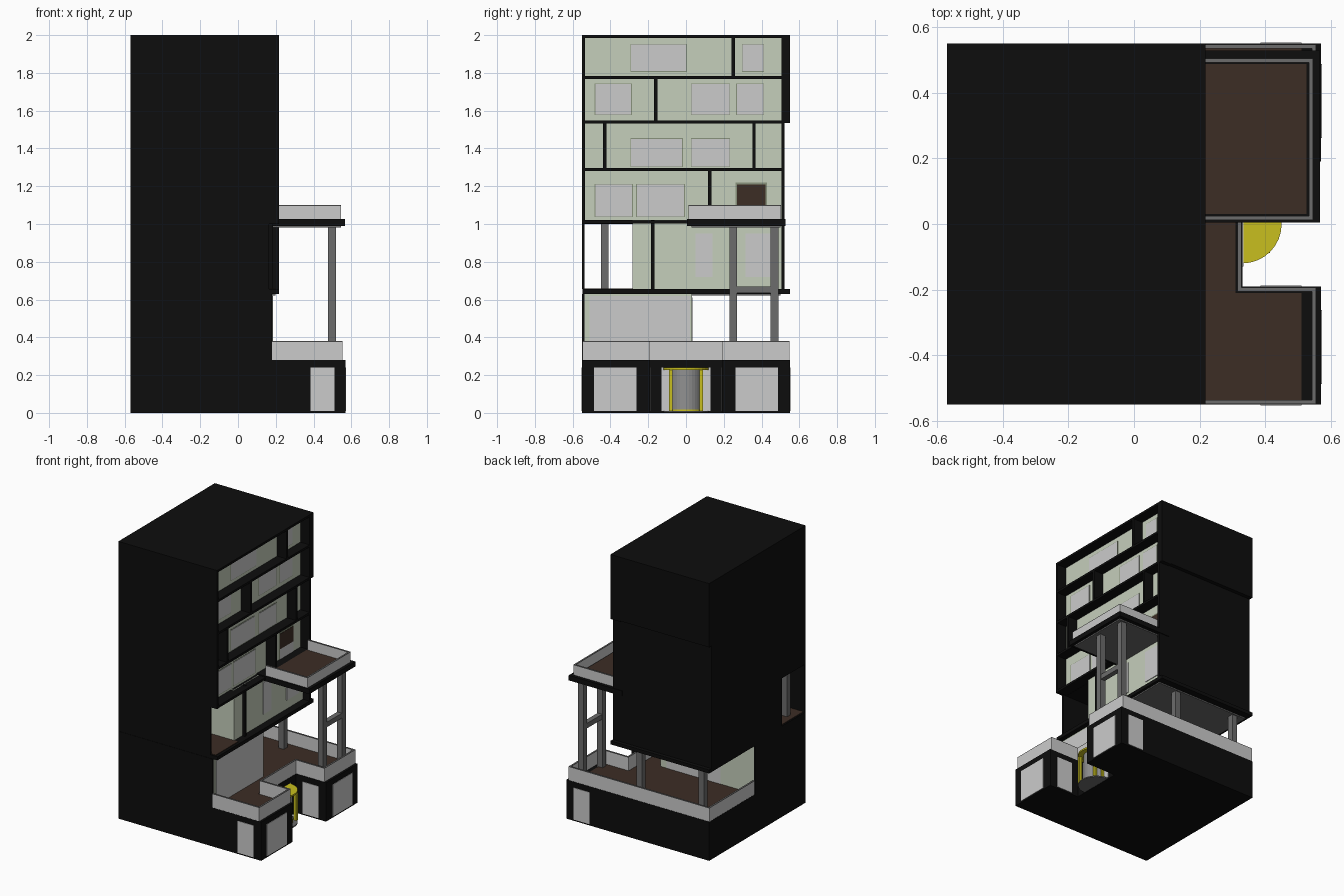
import bpy
import bmesh
from math import pi, cos, sin
from mathutils import Vector

default_cube = bpy.data.objects.get("Cube")
if default_cube:
    bpy.data.objects.remove(default_cube, do_unlink=True)


def make_material(name, red, green, blue):
    material = bpy.data.materials.new(name)
    material.use_nodes = True
    colour = (red, green, blue, 1)
    material.diffuse_color = colour
    material.node_tree.nodes["Principled BSDF"].inputs["Base Color"].default_value = colour
    return material


BLACK = make_material("black cladding", .004, .004, .004)
PALE = make_material("pale grey", .6, .6, .6)
SAGE = make_material("sage green wall", .56, .62, .5)
TRIM = make_material("olive trim", .25, .29, .2)
STEEL = make_material("steel grey", .15, .15, .15)
GLASS = make_material("door glass", .28, .28, .28)
BROWN = make_material("brown decking", .045, .026, .018)
YELLOW = make_material("yellow", .58, .52, .013)


def finish(name, bm, material):
    bmesh.ops.recalc_face_normals(bm, faces=bm.faces)
    mesh = bpy.data.meshes.new(name)
    bm.to_mesh(mesh)
    bm.free()
    mesh.materials.append(material)
    obj = bpy.data.objects.new(name, mesh)
    bpy.context.collection.objects.link(obj)
    return obj


def box(name, material, x, y, z):
    """Box from three (low, high) ranges."""
    bm = bmesh.new()
    bmesh.ops.create_cube(bm, size=1)
    for vert in bm.verts:
        vert.co = Vector([(r[0] + r[1]) / 2 + c * (r[1] - r[0])
                          for r, c in zip((x, y, z), vert.co)])
    return finish(name, bm, material)


def prism(name, material, outline, bottom, top):
    """Extrude a plan outline upwards."""
    bm = bmesh.new()
    base = bm.faces.new([bm.verts.new((px, py, bottom)) for px, py in outline])
    extruded = bmesh.ops.extrude_face_region(bm, geom=[base])
    for item in extruded["geom"]:
        if isinstance(item, bmesh.types.BMVert):
            item.co.z = top
    return finish(name, bm, material)


def around(centre, size):
    return (centre - size / 2, centre + size / 2)


def parapet(name, path, bottom, top):
    """Thin wall along an axis-aligned path, with a darker capping strip."""
    half, cap = .006, .004
    for start, end in zip(path, path[1:]):
        x = (min(start[0], end[0]) - half, max(start[0], end[0]) + half)
        y = (min(start[1], end[1]) - half, max(start[1], end[1]) + half)
        box(name, PALE, x, y, (bottom, top - cap))
        box(name + "_cap", STEEL, x, y, (top - cap, top))


# Shared levels and planes
WEST, EAST = -.57, .57
SOUTH, NORTH = -.55, .55
FACE = .218           # outer edge of the tower frame
GLAZING = .14         # recessed facade
LOWER_FACE = .165     # facade below the balcony
DECK, SOFFIT, PODIUM_WALL = .28, .63, .18
LOGGIA, MID, STEP, ROOF = .655, 1.02, 1.54, 2
INNER = -.28          # loggia inner wall
ROOM = .03            # north end of the podium room
REAR = .522

# Podium with entrance notch
NOTCH_X, NOTCH_Y = .33, .19
prism("podium", BLACK, [
    (WEST, SOUTH), (EAST, SOUTH), (EAST, -NOTCH_Y), (NOTCH_X, -NOTCH_Y),
    (NOTCH_X, NOTCH_Y), (EAST, NOTCH_Y), (EAST, NORTH), (WEST, NORTH)], 0, DECK)

# Podium windows, mirrored about the entrance
PANE_Z = (.01, .24)
for side, label in ((-1, "south"), (1, "north")):
    box("shop_window_" + label, PALE, around(EAST, .006), around(side * .375, .225), PANE_Z)
    box("side_window_" + label, PALE, (.385, .51), around(side * NORTH, .006), PANE_Z)
    box("notch_window_" + label, PALE, (.385, .51), around(side * NOTCH_Y, .006), PANE_Z)

# Entrance glazing and half-round door drum
box("entrance_glazing", PALE, around(NOTCH_X, .008), around(0, .26), PANE_Z)


def half_disc(radius):
    return [(NOTCH_X + radius * cos(a), radius * sin(a))
            for a in (pi * (i / 16 - .5) for i in range(17))]


prism("door_canopy", YELLOW, half_disc(.12), .228, .24)
prism("door_floor", STEEL, half_disc(.12), .002, .01)
prism("door_drum", GLASS, half_disc(.085), .01, .228)
prism("door_base_ring", YELLOW, half_disc(.09), .01, .018)
for side in (-1, 1):
    for post_x in (.345, .405):
        box("door_post", YELLOW, around(post_x, .02), around(side * .08, .018), (.01, .23))

# Terrace decking around the notch
DECK_Z = (DECK, DECK + .004)
box("deck_centre", BROWN, (PODIUM_WALL, .31), (-.54, .535), DECK_Z)
box("deck_south", BROWN, (.31, .51), (-.54, -.21), DECK_Z)
box("deck_north", BROWN, (.31, .51), (.21, .535), DECK_Z)
box("deck_under_tower", BROWN, (-.555, PODIUM_WALL), (ROOM, .535), DECK_Z)
parapet("terrace_parapet", [
    (PODIUM_WALL, -.543), (.548, -.543), (.548, -.2), (.322, -.2), (.322, .2),
    (.548, .2), (.548, .541), (-.563, .541), (-.563, ROOM)], DECK, .38)

# Room at terrace level
box("terrace_room", BLACK, (WEST, PODIUM_WALL), (SOUTH, ROOM), (DECK, SOFFIT))
box("room_east_wall", SAGE, around(PODIUM_WALL, .006), (-.537, ROOM), (DECK, SOFFIT))
box("room_east_glass", PALE, around(PODIUM_WALL, .01), (-.51, .02), (DECK, SOFFIT - .01))
box("room_north_wall", SAGE, (WEST + .005, PODIUM_WALL), around(ROOM, .006), (DECK, SOFFIT))
box("room_north_glass", PALE, (-.3, .13), around(ROOM, .01), (DECK, SOFFIT - .02))

# Transfer slab, soffit and columns under the tower
box("transfer_slab", BLACK, (WEST, FACE), (SOUTH + .003, NORTH), (SOFFIT, LOGGIA))
box("tower_soffit", STEEL, (WEST + .02, FACE - .02), (ROOM, .5), (SOFFIT - .009, SOFFIT))
for column_x in (-.465, .03):
    box("tower_column", STEEL, around(column_x, .042), around(.47, .042), (DECK, SOFFIT))

# Loggia storey
STOREY = (LOGGIA, MID)
box("loggia_front_wall", BLACK, (WEST, LOWER_FACE), (SOUTH, -.537), STOREY)
box("loggia_floor", BROWN, (WEST + .01, FACE - .02), (-.537, INNER), (LOGGIA, LOGGIA + .004))
box("loggia_column", STEEL, around(-.5, .04), around(-.43, .04), STOREY)
box("loggia_core", BLACK, (WEST, LOWER_FACE - .005), (INNER, REAR), STOREY)
box("loggia_inner_wall", SAGE, (WEST + .01, LOWER_FACE), around(INNER, .006), STOREY)
box("lower_facade", SAGE, around(LOWER_FACE - .005, .008), (INNER, .505), STOREY)
box("lower_mullion", BLACK, (GLAZING, LOWER_FACE + .02), around(-.176, .018), STOREY)
box("lower_end_fin", BLACK, (GLAZING, FACE), (.505, REAR), STOREY)
for centre, width in ((.095, .09), (.385, .14)):
    box("lower_window", PALE, around(LOWER_FACE, .008), around(centre, width), (.72, .95))

# Tower body
box("tower_core", BLACK, (WEST, GLAZING), (SOUTH, REAR), (MID - .02, STEP))
box("upper_core", BLACK, (WEST, GLAZING), (SOUTH, NORTH), (STEP, ROOF))
box("tower_front_wall", BLACK, (GLAZING, FACE), (SOUTH, -.535), (MID - .02, ROOF))
box("tower_rear_fin", BLACK, (GLAZING, FACE), (.505, REAR), (MID, STEP))
box("upper_rear_fin", BLACK, (GLAZING, FACE), (.505, NORTH), (STEP - .005, ROOF))
box("tower_facade", SAGE, around(GLAZING, .008), (-.535, .505), (MID, ROOF - .01))
for level in (MID - .01, 1.288, STEP, 1.775, ROOF - .008):
    box("floor_slab", BLACK, (GLAZING, FACE), (SOUTH, REAR), around(level, .016))

# Storeys: floor, ceiling, mullion positions, window height range, window y ranges
STOREYS = [
    (MID, 1.288, [.125], (1.04, 1.208), [(-.48, -.285), (-.26, -.01)]),
    (1.288, STEP, [-.43, .36], (1.305, 1.45), [(-.29, -.02), (.03, .23)]),
    (STEP, 1.775, [-.16], (1.58, 1.74), [(-.48, -.29), (.03, .23), (.27, .41)]),
    (1.775, ROOF, [.25], (1.81, 1.95), [(-.29, 0), (.3, .41)])]
for floor, ceiling, mullions, height, windows in STOREYS:
    for mullion in mullions:
        box("mullion", BLACK, (GLAZING, FACE), around(mullion, .018), (floor, ceiling))
    for low, high in windows:
        rim = .004
        box("window_trim", TRIM, around(GLAZING, .012), (low - rim, high + rim),
            (height[0] - rim, height[1] + rim))
        box("window", PALE, around(GLAZING, .016), (low, high), height)

# Balcony doors
box("balcony_door_trim", TRIM, around(GLAZING, .01), (.262, .428), (MID, 1.22))
box("balcony_door_lower", PALE, around(GLAZING, .014), (.27, .42), (MID, 1.1))
box("balcony_door_upper", BROWN, around(GLAZING, .014), (.27, .42), (1.1, 1.21))

# Balcony with posts and cross bar
box("balcony_slab", BLACK, (GLAZING, .567), (.004, .528), (.99, MID + .006))
box("balcony_soffit", STEEL, (LOWER_FACE, .545), (ROOM, .5), (.981, .99))
box("balcony_deck", BROWN, (FACE - .01, .525), (ROOM, .487), (MID, MID + .01))
parapet("balcony_parapet", [(FACE, .018), (.54, .018), (.54, .498), (FACE, .498)], MID, 1.1)
for post_y in (.25, .468):
    box("balcony_post", STEEL, around(.498, .042), around(post_y, .042), (DECK, .985))
box("balcony_cross_bar", STEEL, around(.498, .036), (.25, .468), around(.652, .036))
